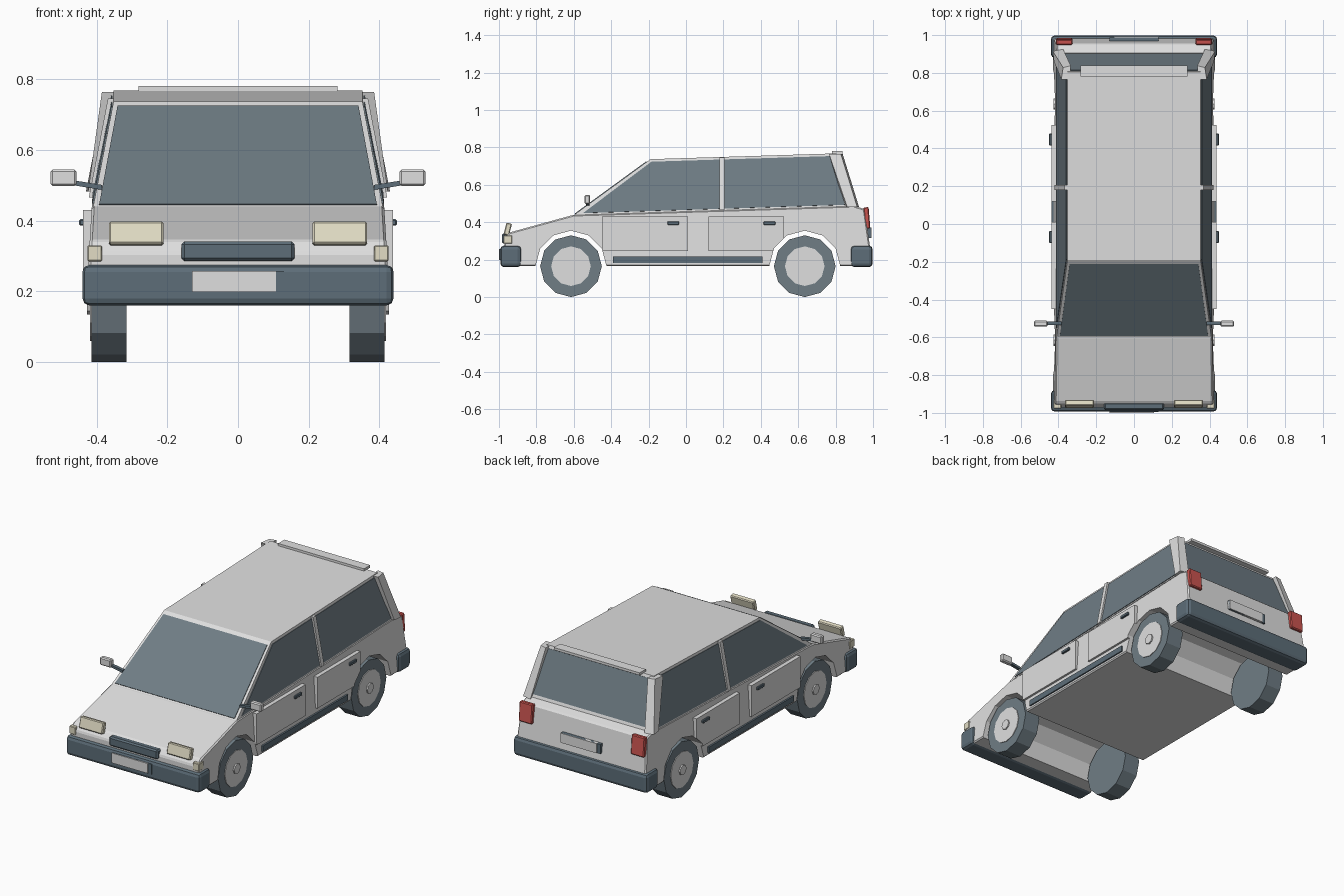
import bpy, bmesh, math
from mathutils import Vector, Matrix

cube = bpy.data.objects.get("Cube")
if cube:
    bpy.data.objects.remove(cube, do_unlink=True)


def material(name, rgb):
    m = bpy.data.materials.new(name)
    m.use_nodes = True
    color = (*rgb, 1)
    m.diffuse_color = color
    m.node_tree.nodes["Principled BSDF"].inputs["Base Color"].default_value = color
    return m


PAINT = material("pale grey paint", (0.74, 0.74, 0.74))
GLASS = material("slate glass and rubber", (0.16, 0.205, 0.235))
TRIM = material("dark slate trim", (0.11, 0.155, 0.19))
LAMP = material("cream lamp", (0.76, 0.72, 0.56))
RED = material("red lamp", (0.6, 0.09, 0.08))


def finish(name, bm, mat, bevel=0.0, segments=1):
    """Turn a bmesh into an object, with optional bevelled edges."""
    bmesh.ops.recalc_face_normals(bm, faces=bm.faces)
    if bevel:
        bmesh.ops.bevel(bm, geom=bm.edges[:], offset=bevel, segments=segments,
                        profile=0.5, affect='EDGES', clamp_overlap=True)
    mesh = bpy.data.meshes.new(name)
    bm.to_mesh(mesh)
    bm.free()
    if mat:
        mesh.materials.append(mat)
    ob = bpy.data.objects.new(name, mesh)
    bpy.context.collection.objects.link(ob)
    return ob


def box(name, mat, x, y, z, bevel=0.0, tilt=0.0, segments=1):
    """Box from (min, max) ranges, tilted about x."""
    bm = bmesh.new()
    bmesh.ops.create_cube(bm, size=1)
    size = [r[1] - r[0] for r in (x, y, z)]
    mid = [(r[1] + r[0]) / 2 for r in (x, y, z)]
    bm.transform(Matrix.Translation(mid) @ Matrix.Rotation(tilt, 4, 'X')
                 @ Matrix.Diagonal((*size, 1)))
    return finish(name, bm, mat, bevel, segments)


def side_range(side, a, b):
    return tuple(sorted((side * a, side * b)))


def loft(name, mat, lower, upper, bevel=0.0):
    """Closed solid between two matching rings of points."""
    bm = bmesh.new()
    a = [bm.verts.new(p) for p in lower]
    b = [bm.verts.new(p) for p in upper]
    bm.faces.new(a)
    bm.faces.new(b)
    for i in range(len(a)):
        j = (i + 1) % len(a)
        bm.faces.new((a[i], a[j], b[j], b[i]))
    return finish(name, bm, mat, bevel)


def panel(name, mat, quad, u, v, thick):
    """Plate laid on part of a quad: bottom left, bottom right, top right, top left."""
    bl, br, tr, tl = map(Vector, quad)
    normal = (br - bl).cross(tl - bl).normalized()

    def at(s, t):
        return bl.lerp(br, s).lerp(tl.lerp(tr, s), t)
    ring = [at(u[0], v[0]), at(u[1], v[0]), at(u[1], v[1]), at(u[0], v[1])]
    return loft(name, mat, [p - normal * 0.004 for p in ring],
                [p + normal * thick for p in ring])


def cylinder(name, mat, x, y, z, radius, sides=12):
    """Cylinder lying along x."""
    bm = bmesh.new()
    bmesh.ops.create_cone(bm, cap_ends=True, segments=sides, radius1=radius,
                          radius2=radius, depth=x[1] - x[0])
    bm.transform(Matrix.Translation(((x[0] + x[1]) / 2, y, z))
                 @ Matrix.Rotation(math.pi / 2, 4, 'Y'))
    return finish(name, bm, mat)


AXLES = {"front": -0.615, "rear": 0.635}
HUB_Z = 0.165


def cut_arches(ob):
    """Cut the wheel channels out of a part."""
    cutters = []
    for y in AXLES.values():
        c = cylinder("arch_cutter", None, (-0.6, 0.6), y, HUB_Z, 0.19)
        c.hide_render = True
        mod = ob.modifiers.new("arch", 'BOOLEAN')
        mod.operation, mod.solver, mod.object = 'DIFFERENCE', 'EXACT', c
        cutters.append(c)
    dg = bpy.context.evaluated_depsgraph_get()
    mesh = bpy.data.meshes.new_from_object(ob.evaluated_get(dg))
    ob.modifiers.clear()
    ob.data = mesh
    for c in cutters:
        bpy.data.objects.remove(c, do_unlink=True)


# Lower body: side profile, leaning in slightly toward the belt line
profile = [(-0.97, 0.165), (-0.972, 0.31), (-0.945, 0.345), (-0.6, 0.44),
           (0.9, 0.488), (0.955, 0.47), (0.985, 0.26), (0.98, 0.165)]
halves = [[(s * (0.43 - (z - 0.165) * 0.06), y, z) for y, z in profile] for s in (-1, 1)]
body = loft("body", PAINT, *halves, bevel=0.007)
cut_arches(body)

# Cabin block with glass plates on its faces
WB, WT = 0.41, 0.352
fb, rb = (-0.6, 0.438), (0.905, 0.486)
ft, rt = (-0.19, 0.737), (0.805, 0.768)
base = [(-WB, *fb), (WB, *fb), (WB, *rb), (-WB, *rb)]
top = [(-WT, *ft), (WT, *ft), (WT, *rt), (-WT, *rt)]
loft("cabin", PAINT, base, top)
panel("windscreen", GLASS, (base[0], base[1], top[1], top[0]), (0.02, 0.98), (0.02, 0.95), 0.004)
panel("rear_window", GLASS, (base[2], base[3], top[3], top[2]), (0.03, 0.97), (0.06, 0.94), 0.004)
flanks = {"left": (base[1], base[2], top[2], top[1]),
          "right": (base[3], base[0], top[0], top[3])}
for side, quad in flanks.items():
    flip = side == "right"

    def span(a, b):
        return (1 - b, 1 - a) if flip else (a, b)
    panel(side + "_front_window", GLASS, quad, span(0.025, 0.46), (0.03, 0.95), 0.004)
    panel(side + "_rear_window", GLASS, quad, span(0.46, 0.965), (0.03, 0.95), 0.004)
    # Door pillar stays upright while the flank tapers
    s = -1 if flip else 1
    lower = [(s * x, y, 0.465) for x, y in ((0.39, 0.18), (0.422, 0.18), (0.422, 0.207), (0.39, 0.207))]
    upper = [(s * (abs(x) - 0.054), y, 0.745) for x, y, z in ((a * s, b, c) for a, b, c in lower)]
    loft(side + "_door_pillar", PAINT, lower, upper)

# Bumpers, grille, plates and spoiler
box("front_bumper", TRIM, (-0.44, 0.44), (-0.993, -0.88), (0.16, 0.275), 0.02, segments=2)
box("rear_bumper", TRIM, (-0.44, 0.44), (0.88, 0.998), (0.16, 0.275), 0.02, segments=2)
box("grille", TRIM, (-0.16, 0.16), (-0.985, -0.945), (0.286, 0.341), 0.008)
box("front_plate_holder", TRIM, (-0.13, 0.13), (-0.996, -0.98), (0.198, 0.257))
box("front_plate", PAINT, (-0.13, 0.107), (-1.0, -0.99), (0.198, 0.257))
box("rear_plate_holder", TRIM, (-0.13, 0.13), (0.96, 0.988), (0.315, 0.372))
box("rear_plate", PAINT, (-0.107, 0.13), (0.97, 0.992), (0.315, 0.372))
box("roof_spoiler", PAINT, (-0.282, 0.282), (0.78, 0.838), (0.766, 0.781))

doors = {"front": ((-0.45, 0.01), (-0.1, -0.037)), "rear": ((0.12, 0.525), (0.415, 0.478))}
for side, s in (("left", 1), ("right", -1)):
    # Flared rear roof pillars
    foot = [(0.395, 0.85), (0.424, 0.862), (0.43, 0.915), (0.375, 0.925)]
    head = [(0.335, 0.765), (0.385, 0.765), (0.375, 0.828), (0.335, 0.838)]
    loft(side + "_rear_pillar", PAINT, [(s * x, y, 0.482) for x, y in foot],
         [(s * x, y, 0.764) for x, y in head])

    # Doors with handles, and the sill strip
    for which, (span_y, handle_y) in doors.items():
        door = box(f"{side}_{which}_door", PAINT, side_range(s, 0.395, 0.438), span_y, (0.245, 0.43))
        cut_arches(door)
        box(f"{side}_{which}_handle", TRIM, side_range(s, 0.43, 0.449), handle_y, (0.386, 0.404), 0.003)
    box(side + "_sill_strip", TRIM, side_range(s, 0.4, 0.437), (-0.39, 0.41), (0.183, 0.217))

    # Lamps
    box(side + "_headlight", LAMP, side_range(s, 0.211, 0.365), (-0.968, -0.938), (0.33, 0.396),
        0.005, tilt=-0.25)
    box(side + "_side_marker", LAMP, side_range(s, 0.385, 0.426), (-0.976, -0.93), (0.285, 0.33), 0.003)
    box(side + "_tail_light", RED, side_range(s, 0.325, 0.412), (0.953, 0.981), (0.365, 0.48),
        0.005, tilt=0.08)

    # Wing mirrors on angled stalks
    box(side + "_mirror", PAINT, side_range(s, 0.457, 0.53), (-0.543, -0.512), (0.498, 0.545), 0.006)
    ring = [(-0.535, 0), (-0.515, 0), (-0.515, 0.014), (-0.535, 0.014)]
    loft(side + "_mirror_stalk", TRIM, [(s * 0.385, y, 0.487 + z) for y, z in ring],
         [(s * 0.465, y, 0.5 + z) for y, z in ring])

    # Wheels
    for which, y in AXLES.items():
        name = f"{side}_{which}"
        cylinder(name + "_tyre", GLASS, side_range(s, 0.315, 0.415), y, HUB_Z, 0.165)
        cylinder(name + "_wheel_disc", PAINT, side_range(s, 0.38, 0.419), y, HUB_Z, 0.106)
        cylinder(name + "_hub_cap", PAINT, side_range(s, 0.4, 0.427), y, HUB_Z, 0.03, 8)
